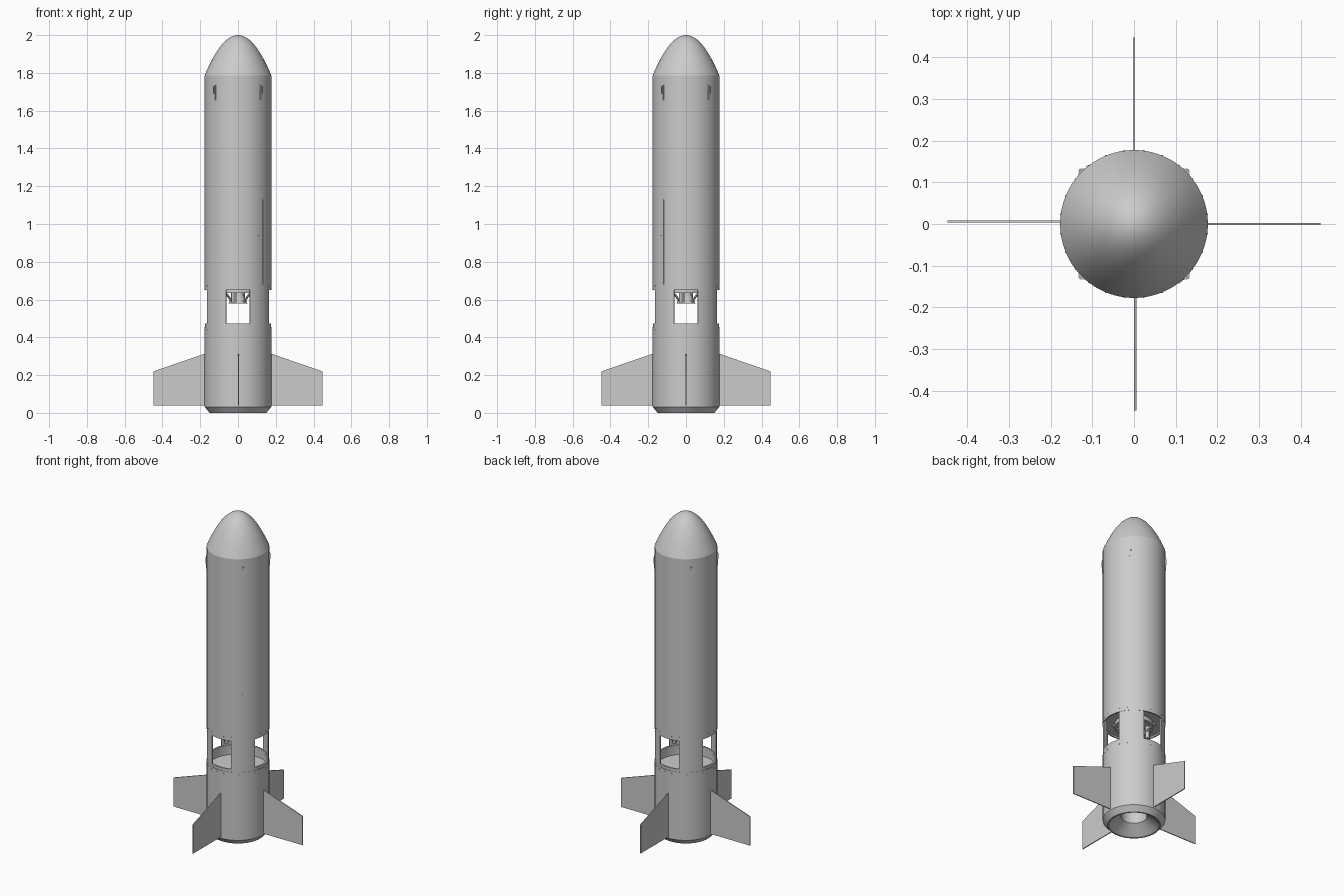
import bpy, bmesh, math
from mathutils import Matrix, Vector

old = bpy.data.objects.get("Cube")
if old:
    bpy.data.objects.remove(old, do_unlink=True)

grey = bpy.data.materials.new("light_grey")
grey.use_nodes = True
COLOR = (0.6, 0.6, 0.6, 1)
grey.diffuse_color = COLOR
grey.node_tree.nodes["Principled BSDF"].inputs["Base Color"].default_value = COLOR

R = 0.177      # body radius
WALL = 0.008   # skin thickness


def finish(name, bm):
    bmesh.ops.remove_doubles(bm, verts=bm.verts, dist=1e-5)
    bmesh.ops.recalc_face_normals(bm, faces=bm.faces)
    mesh = bpy.data.meshes.new(name)
    bm.to_mesh(mesh)
    bm.free()
    mesh.materials.append(grey)
    for p in mesh.polygons:
        p.use_smooth = True
    mesh.set_sharp_from_angle(angle=math.radians(30))
    ob = bpy.data.objects.new(name, mesh)
    bpy.context.collection.objects.link(ob)
    return ob


def lathe(name, profile, start=0, sweep=360, steps=96, closed=True):
    """Revolve (radius, height) points around z."""
    bm = bmesh.new()
    vs = [bm.verts.new((r, 0, z)) for r, z in profile]
    es = [bm.edges.new(p) for p in zip(vs, vs[1:])]
    if closed:
        es.append(bm.edges.new((vs[-1], vs[0])))
    bmesh.ops.rotate(bm, verts=vs, matrix=Matrix.Rotation(math.radians(start), 3, 'Z'))
    bmesh.ops.spin(bm, geom=vs + es, axis=(0, 0, 1), cent=(0, 0, 0),
                   angle=math.radians(sweep), steps=steps)
    if sweep < 360:
        bmesh.ops.holes_fill(bm, edges=[e for e in bm.edges if e.is_boundary], sides=0)
    return finish(name, bm)


def tube(name, r, z0, z1, wall=WALL, **kw):
    return lathe(name, [(r, z0), (r, z1), (r - wall, z1), (r - wall, z0)], **kw)


def block(name, size, angle, radius, z, bevel=0):
    """Box whose x axis points outward at the given angle."""
    bm = bmesh.new()
    bmesh.ops.create_cube(bm, size=1)
    bmesh.ops.scale(bm, vec=size, verts=bm.verts)
    if bevel:
        bmesh.ops.bevel(bm, geom=bm.edges[:], offset=bevel, segments=2, affect='EDGES')
    bmesh.ops.translate(bm, vec=(radius, 0, z), verts=bm.verts)
    bmesh.ops.rotate(bm, verts=bm.verts, matrix=Matrix.Rotation(math.radians(angle), 3, 'Z'))
    return finish(name, bm)


def rod(name, a, b, r):
    a, b = Vector(a), Vector(b)
    bm = bmesh.new()
    bmesh.ops.create_cone(bm, cap_ends=True, segments=12, radius1=r, radius2=r, depth=(b - a).length)
    rot = (b - a).to_track_quat('Z', 'Y').to_matrix().to_4x4()
    bmesh.ops.transform(bm, matrix=Matrix.Translation((a + b) / 2) @ rot, verts=bm.verts)
    return finish(name, bm)


# Nose: parabolic cap
NOSE_Z, TOP = 1.785, 2.0
nose = [(R * i / 20, TOP - (TOP - NOSE_Z) * (i / 20) ** 2) for i in range(21)]
lathe("nose_cone", nose, closed=False)

# Upper body skin and the bulkhead closing it from below
tube("upper_body", R, 0.65, NOSE_Z)
lathe("upper_bulkhead", [(0, 0.66), (R - WALL, 0.66), (R - WALL, 0.67), (0, 0.67)], closed=False)

# Four pillars between the windows
half = math.degrees(math.asin(0.065 / R))
for i in range(4):
    tube(f"pillar_{i + 1}", R - 0.001, 0.45, 0.655,
         start=90 * i + half, sweep=90 - 2 * half, steps=16)

# Lower body: skin with a chamfered tail, collar and inner deck
lathe("lower_body", [(0.15, 0), (R, 0.032), (R, 0.455), (R - WALL, 0.455), (R - WALL, 0.06), (0.142, 0)])
tube("window_collar", R - 0.002, 0.455, 0.472, wall=0.01)
lathe("lower_deck", [(0, 0.40), (R - WALL, 0.40), (R - WALL, 0.41), (0, 0.41)], closed=False)

# Tail nozzle opening into a short, capped motor tube
lathe("tail_nozzle", [(0.145, 0), (0.073, 0.055), (0.073, 0.32), (0, 0.32)], closed=False)

# Hanging engine hardware behind the windows
lathe("engine_bell", [(0.025, 0.66), (0.028, 0.63), (0.05, 0.58), (0.045, 0.58), (0.02, 0.63), (0, 0.63)],
      closed=False, steps=40)
tube("engine_ring", 0.11, 0.635, 0.66, wall=0.015, steps=48)
for i in range(4):
    a = math.radians(90 * i + 45)
    c, s = math.cos(a), math.sin(a)
    rod(f"engine_strut_{i + 1}", (0.12 * c, 0.12 * s, 0.66), (0.045 * c, 0.045 * s, 0.59), 0.006)
    b = a + math.radians(30)
    rod(f"actuator_{i + 1}", (0.085 * math.cos(b), 0.085 * math.sin(b), 0.66),
        (0.085 * math.cos(b), 0.085 * math.sin(b), 0.585), 0.014)

# Fins: thin swept plates, each a little off the centre line
OUTLINE = [(0.171, 0.04), (0.447, 0.04), (0.447, 0.22), (0.171, 0.315)]
for name, angle, shift in (("left", 0, 0), ("back", 90, 0),
                           ("right", 180, -0.006), ("front", 270, 0.003)):
    bm = bmesh.new()
    face = bm.faces.new([bm.verts.new((x, shift - 0.0028, z)) for x, z in OUTLINE])
    ext = bmesh.ops.extrude_face_region(bm, geom=[face])["geom"]
    bmesh.ops.translate(bm, vec=(0, 0.0056, 0), verts=[g for g in ext if isinstance(g, bmesh.types.BMVert)])
    bmesh.ops.rotate(bm, verts=bm.verts, matrix=Matrix.Rotation(math.radians(angle), 3, 'Z'))
    finish(f"{name}_fin", bm)

# Small rail brackets near the nose, on the diagonals
for i in range(4):
    angle = 90 * i + 45
    block(f"bracket_base_{i + 1}", (0.008, 0.022, 0.085), angle, R, 1.697, bevel=0.003)
    block(f"bracket_lug_{i + 1}", (0.012, 0.01, 0.04), angle, R + 0.002, 1.71, bevel=0.002)

# Raceway strip, latch and access tab
block("raceway_strip", (0.003, 0.003, 0.45), -42, R, 0.905)
block("latch", (0.004, 0.018, 0.006), -50, R, 0.94)
block("access_tab", (0.004, 0.006, 0.05), 129, R, 0.92)

# Screw heads beside the windows and around the upper joint
for z, tag in ((0.672, "upper"), (0.44, "lower")):
    for i in range(24):
        block(f"{tag}_screw_{i + 1}", (0.003, 0.004, 0.004), 15 * i + 7.5, R, z)
